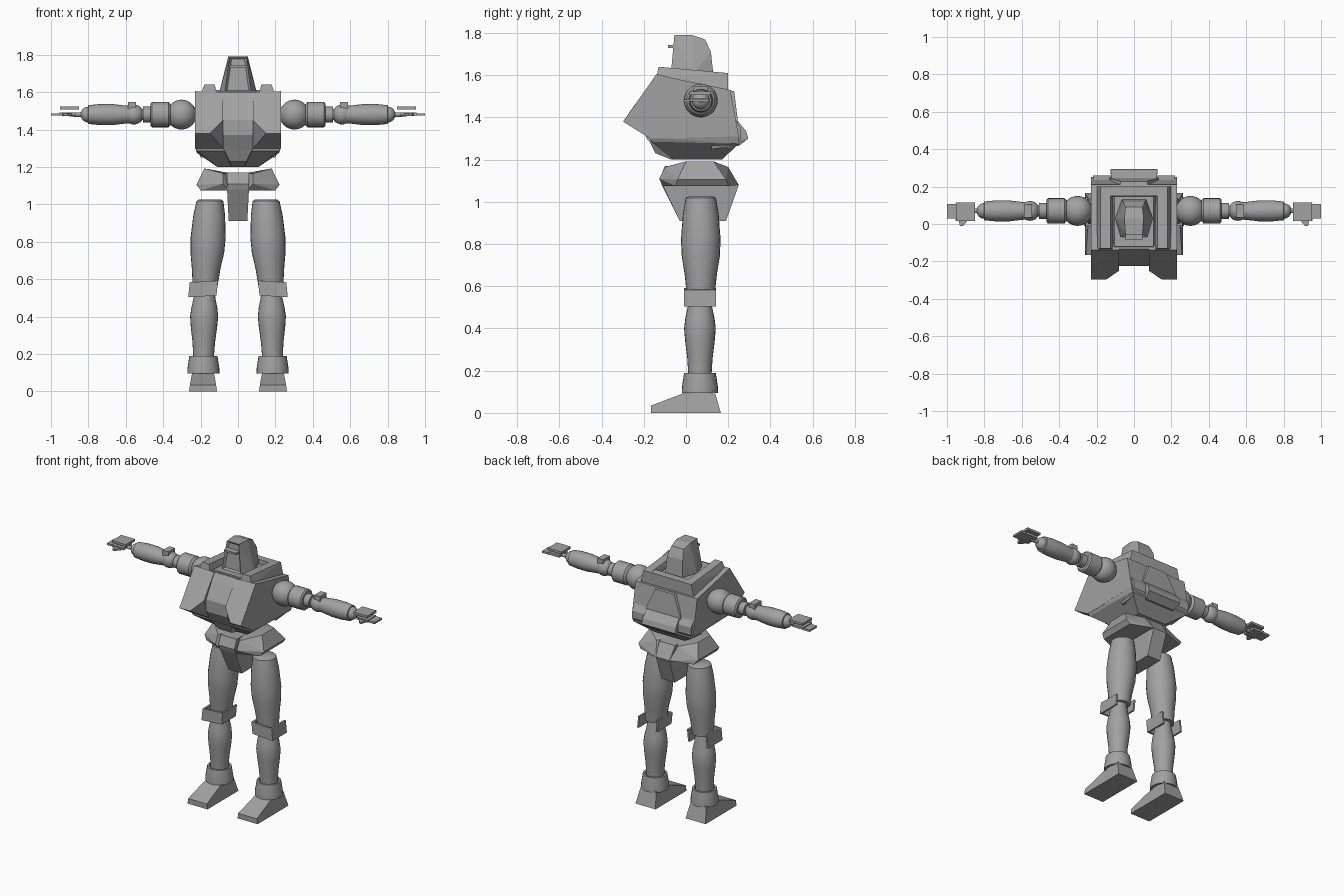
import bpy, bmesh, math
from mathutils import Vector

if "Cube" in bpy.data.objects:
    bpy.data.objects.remove(bpy.data.objects["Cube"])

grey = bpy.data.materials.new("armour_grey")
grey.diffuse_color = (0.36, 0.36, 0.36, 1)
grey.use_nodes = True
grey.node_tree.nodes["Principled BSDF"].inputs["Base Color"].default_value = grey.diffuse_color


def finish(name, bm, mirror=False, smooth=False):
    """Turn a bmesh into an object, optionally mirrored across x."""
    bmesh.ops.recalc_face_normals(bm, faces=bm.faces)
    me = bpy.data.meshes.new(name)
    bm.to_mesh(me)
    bm.free()
    me.materials.append(grey)
    if smooth:
        me.shade_smooth()
        me.set_sharp_from_angle(angle=math.radians(35))
    ob = bpy.data.objects.new(name, me)
    bpy.context.collection.objects.link(ob)
    if mirror:
        ob.modifiers.new("Mirror", 'MIRROR').use_mirror_merge = False
    return ob


def hull_mesh(pts, both=False):
    """Flat-sided solid around the points; both adds their x reflections."""
    bm = bmesh.new()
    if both:
        pts = list(pts) + [(-x, y, z) for x, y, z in pts]
    for p in pts:
        bm.verts.new(p)
    res = bmesh.ops.convex_hull(bm, input=bm.verts)
    inner = [v for v in res["geom_interior"] if isinstance(v, bmesh.types.BMVert)]
    bmesh.ops.delete(bm, geom=inner, context='VERTS')
    bmesh.ops.dissolve_limit(bm, angle_limit=math.radians(2), verts=bm.verts, edges=bm.edges)
    return bm


def hull(name, pts, both=False, mirror=False):
    return finish(name, hull_mesh(pts, both), mirror)


def box(name, x, y, z, mirror=False):
    return hull(name, [(a, b, c) for a in x for b in y for c in z], mirror=mirror)


def lathe(name, rings, n=24, axis='z', closed=False):
    """Bridge circles (centre, radius) along x or z; closed joins last to first."""
    bm = bmesh.new()
    loops = []
    for c, r in rings:
        loop = []
        for i in range(n):
            a = 2 * math.pi * i / n
            u, v = r * math.cos(a), r * math.sin(a)
            off = (u, v, 0) if axis == 'z' else (0, u, v)
            loop.append(bm.verts.new(Vector(c) + Vector(off)))
        loops.append(loop)
    pairs = list(zip(loops, loops[1:])) + ([(loops[-1], loops[0])] if closed else [])
    for a, b in pairs:
        for i in range(n):
            j = (i + 1) % n
            bm.faces.new((a[i], a[j], b[j], b[i]))
    if not closed:
        bm.faces.new(loops[0])
        bm.faces.new(loops[-1])
    return finish(name, bm, True, True)


def ball(name, c, r):
    bm = bmesh.new()
    bmesh.ops.create_uvsphere(bm, u_segments=24, v_segments=14, radius=r)
    bmesh.ops.translate(bm, vec=c, verts=bm.verts)
    finish(name, bm, True, True)


# Head with sunken face panel and a thin brow
bm = hull_mesh([(.07, -.072, 1.60), (.10, .03, 1.60), (.065, .13, 1.60),
                (.045, -.055, 1.79), (.052, .03, 1.79), (.045, .09, 1.77),
                (.058, .118, 1.71)], both=True)
face = min(bm.faces, key=lambda f: f.normal.y)
bmesh.ops.inset_individual(bm, faces=[face], thickness=.016, depth=-.014)
finish("head", bm)
box("brow", (-.046, .046), (-.086, -.045), (1.73, 1.742))

# Neck collar and torso top
hull("neck_base", [(.12, -.13, 1.57), (.12, .15, 1.53), (.105, -.12, 1.605),
                   (.105, .15, 1.585)], both=True)
hull("shoulder_rail", [(.11, -.14, 1.585), (.20, -.14, 1.585), (.125, -.13, 1.64),
                       (.18, -.13, 1.64), (.11, .20, 1.52), (.20, .20, 1.52),
                       (.125, .20, 1.61), (.18, .20, 1.61)], mirror=True)
hull("rear_collar", [(.20, .145, 1.53), (.20, .20, 1.52), (.18, .15, 1.612),
                     (.18, .20, 1.61)], both=True)

# Torso: core, angled chest blocks, sunken centre and belly
hull("torso_core", [(.23, -.13, 1.60), (.23, .21, 1.53), (.225, .235, 1.39),
                    (.23, .25, 1.31), (.23, -.17, 1.30)], both=True)
hull("chest_block", [(.08, -.14, 1.60), (.23, -.14, 1.605), (.23, -.298, 1.38),
                     (.15, -.298, 1.38), (.08, -.25, 1.45), (.08, -.17, 1.30),
                     (.23, -.17, 1.30), (.08, 0, 1.57), (.23, 0, 1.57),
                     (.23, 0, 1.30), (.08, 0, 1.30)], mirror=True)
hull("chest_centre", [(.08, -.135, 1.60), (.08, -.165, 1.555), (.08, -.225, 1.45),
                      (.08, -.225, 1.37), (.08, -.18, 1.29), (.08, 0, 1.57),
                      (.08, 0, 1.29)], both=True)
hull("belly", [(.23, -.17, 1.305), (.23, .25, 1.31), (.22, -.165, 1.285),
               (.22, .25, 1.275), (.11, -.06, 1.20), (.11, .17, 1.20)], both=True)
hull("belly_ridge", [(.08, -.18, 1.30), (.045, -.145, 1.23), (.035, -.07, 1.20),
                     (.08, 0, 1.30), (.035, 0, 1.20)], both=True)

# Back plates
hull("back_panel", [(.07, .228, 1.525), (.13, .245, 1.39), (.14, .245, 1.34),
                    (.08, .18, 1.53), (.14, .18, 1.33)], both=True)
hull("lower_back", [(.22, .235, 1.39), (.22, .26, 1.35), (.22, .26, 1.30),
                    (.20, .23, 1.26), (.22, .12, 1.37), (.20, .12, 1.25)], both=True)
hull("back_block", [(.12, .24, 1.39), (.125, .285, 1.335), (.125, .295, 1.30),
                    (.11, .25, 1.265), (.12, .15, 1.38), (.11, .15, 1.26)], both=True)

# Hips
hull("hip_skirt", [(.08, -.10, 1.165), (.08, -.127, 1.11), (.05, -.11, 1.075),
                   (.18, 0, 1.192), (.18, .13, 1.192), (.222, -.04, 1.105),
                   (.222, .19, 1.105), (.20, -.05, 1.075), (.20, .20, 1.075),
                   (.08, .20, 1.165), (.05, .25, 1.08), (.03, 0, 1.165),
                   (.03, .13, 1.165)], mirror=True)
hull("pelvis", [(.06, -.10, 1.17), (.06, -.125, 1.11), (.05, -.115, 1.08),
                (.05, -.03, .91), (.05, .19, .91), (.05, .25, 1.08),
                (.06, .20, 1.165)], both=True)

# Arms, stretched along x
AY, AZ = .07, 1.48


def arm(name, rings):
    lathe(name, [((x, AY, AZ), r) for x, r in rings], axis='x')


ball("shoulder_ball", (.302, AY, AZ), .08)
arm("upper_arm", [(.36, .055), (.372, .068), (.46, .068), (.468, .058)])
arm("elbow_pin", [(.45, .042), (.508, .042)])
arm("elbow_link", [(.50, .03), (.56, .03)])
ball("elbow_ball", (.556, AY, AZ), .053)
arm("forearm", [(.545, .044), (.60, .048), (.67, .056), (.74, .056), (.80, .05), (.803, .04)])
box("elbow_guard", (.545, .588), (.035, .105), (1.49, 1.547), mirror=True)
ball("wrist_ball", (.80, AY, AZ), .042)
arm("wrist_pin", [(.82, .013), (.90, .011)])

# Hands made of thin plates
box("hand_plate", (.85, .953), (.017, .115), (1.507, 1.522), mirror=True)
box("palm", (.87, .955), (.02, .11), (1.476, 1.492), mirror=True)
box("fingers", (.94, 1.0), (.03, .108), (1.474, 1.487), mirror=True)
hull("thumb", [(x, y, z) for x, y in ((.88, .03), (.94, .03), (.93, -.012), (.915, -.012))
               for z in (1.472, 1.485)], mirror=True)

# Legs, leaning slightly outward
lathe("thigh", [((x, .07, z), r) for z, x, r in
                ((1.025, .15, .06), (1.018, .15, .072), (.94, .154, .085),
                 (.82, .16, .094), (.74, .164, .09), (.66, .17, .077), (.56, .176, .066))])
lathe("shin", [((x, .066, z), r) for z, x, r in
               ((.56, .177, .05), (.50, .179, .058), (.45, .18, .069), (.40, .181, .075),
                (.34, .182, .07), (.26, .183, .06), (.18, .184, .055), (.09, .185, .05))])

# Knee guard: a U-shaped band open at the back
U = [(.107, .142), (.107, -.01), (.258, -.01), (.258, .142),
     (.246, .142), (.246, .002), (.119, .002), (.119, .142)]
bm = bmesh.new()
low = [bm.verts.new((x + .008, y, .508 - (x - .18) * .06)) for x, y in U]
top = [bm.verts.new((x, y, .588 - (x - .18) * .06)) for x, y in U]
for i in range(8):
    j = (i + 1) % 8
    bm.faces.new((low[i], low[j], top[j], top[i]))
for loop in (low, top):
    for q in ((0, 1, 6, 7), (1, 2, 5, 6), (2, 3, 4, 5)):
        bm.faces.new([loop[k] for k in q])
finish("knee_guard", bm, mirror=True)

# Ankle cuff ring and wedge foot
lathe("ankle_cuff", [((.185, .066, z), r) for z, r in
                     ((.095, .086), (.125, .085), (.19, .075), (.19, .063), (.095, .072))],
      closed=True)
hull("foot", [(.112, -.165, 0), (.262, -.165, 0), (.112, .165, 0), (.262, .165, 0),
              (.117, -.165, .035), (.257, -.165, .035), (.127, 0, .085), (.247, 0, .085),
              (.13, .02, .105), (.244, .02, .105), (.13, .135, .105), (.244, .135, .105)],
     mirror=True)
